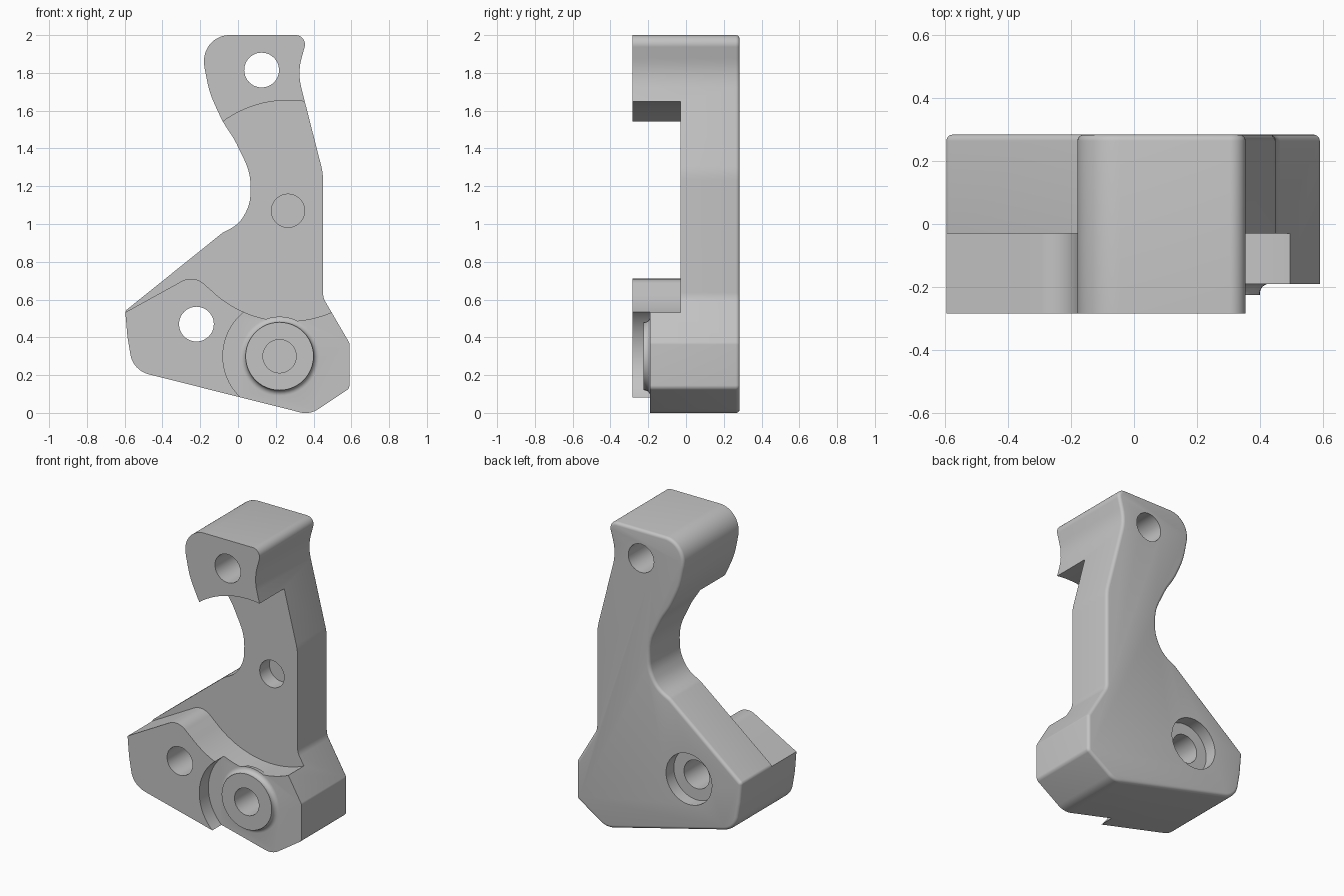
import bpy, bmesh, math
from mathutils import Vector

cube = bpy.data.objects.get("Cube")
if cube:
    bpy.data.objects.remove(cube, do_unlink=True)

BACK, FRONT, WEB, PAD = 0.284, -0.284, -0.03, -0.19   # depth levels along y
BOSS = (0.22, 0.30)
PIVOT = (0.265, 1.07)

metal = bpy.data.materials.new("plain grey")
metal.use_nodes = True
grey = (0.55, 0.55, 0.55, 1)
metal.diffuse_color = grey
metal.node_tree.nodes["Principled BSDF"].inputs["Base Color"].default_value = grey


def polar(centre, r, t):
    return Vector((centre[0] + r * math.cos(t), centre[1] + r * math.sin(t)))


def arc(centre, r, a0, a1, n=48):
    return [polar(centre, r, math.radians(a0 + (a1 - a0) * k / n)) for k in range(n + 1)]


def rounded(corners):
    """Turn (x, z, radius) corners into an outline with arc fillets."""
    pts = []
    for i, (x, z, r) in enumerate(corners):
        p = Vector((x, z))
        if r == 0:
            pts.append(p)
            continue
        a = (Vector(corners[i - 1][:2]) - p).normalized()
        b = (Vector(corners[(i + 1) % len(corners)][:2]) - p).normalized()
        half = math.acos(a.dot(b)) / 2
        centre = p + (a + b).normalized() * r / math.sin(half)
        d0 = p + a * r / math.tan(half) - centre
        d1 = p + b * r / math.tan(half) - centre
        t0 = math.atan2(d0.y, d0.x)
        sweep = math.remainder(math.atan2(d1.y, d1.x) - t0, math.tau)
        n = max(2, math.ceil(abs(sweep) / math.radians(6)))
        pts += [polar(centre, r, t0 + sweep * k / n) for k in range(n + 1)]
    return pts


def inset(outline, d):
    """Shrink a clockwise outline by d."""
    result = []
    for i, p in enumerate(outline):
        a = (p - outline[i - 1]).normalized()
        b = (outline[(i + 1) % len(outline)] - p).normalized()
        normal = Vector((a.y + b.y, -a.x - b.x)).normalized()
        result.append(p + normal * d / normal.dot(Vector((a.y, -a.x))))
    return result


def finish(name, bm):
    bmesh.ops.recalc_face_normals(bm, faces=bm.faces)
    mesh = bpy.data.meshes.new(name)
    bm.to_mesh(mesh)
    bm.free()
    mesh.materials.append(metal)
    ob = bpy.data.objects.new(name, mesh)
    bpy.context.collection.objects.link(ob)
    return ob


def loft(name, sections):
    """Skin (outline, y) sections into a closed solid."""
    bm = bmesh.new()
    rings = [[bm.verts.new((p.x, y, p.y)) for p in pts] for pts, y in sections]
    for lo, hi in zip(rings, rings[1:]):
        for i in range(len(lo)):
            bm.faces.new((lo[i - 1], lo[i], hi[i], hi[i - 1]))
    bm.faces.new(rings[0])
    bm.faces.new(rings[-1])
    return finish(name, bm)


def prism(name, outline, y0, y1):
    return loft(name, [(outline, y0), (outline, y1)])


def combine(body, tool, operation):
    mod = body.modifiers.new(operation, 'BOOLEAN')
    mod.object, mod.operation, mod.solver = tool, operation, 'EXACT'
    bpy.context.view_layer.objects.active = body
    bpy.ops.object.modifier_apply(modifier=mod.name)
    bpy.data.objects.remove(tool, do_unlink=True)


# Main bracket silhouette, clockwise from the top right, with a rounded back rim
outline = rounded([
    (0.37, 2, 0.05), (0.315, 1.8, 0.3), (0.45, 1.27, 0.3), (0.45, 0.61, 0.1),
    (0.59, 0.37, 0.03), (0.59, 0.13, 0.03), (0.38, -0.01, 0.12),
    (-0.555, 0.225, 0.13), (-0.585, 0.4, 0.3), (-0.597, 0.54, 0.025),
    (-0.08, 0.955, 0.1), (0.01, 1, 0.18), (0.065, 1.11, 0.2), (0.067, 1.27, 0.3),
    (-0.02, 1.45, 0.4), (-0.08, 1.54, 0.4), (-0.15, 1.69, 0.5), (-0.18, 1.84, 0.2),
    (-0.178, 2, 0.135)])
RIM = 0.02
sections = [(outline, FRONT)]
for k in range(5):
    t = math.radians(22.5 * k)
    sections.append((inset(outline, RIM * (1 - math.cos(t))), BACK - RIM * (1 - math.sin(t))))
bracket = loft("bracket", sections)

# Recess around the pivot, bounded below by the rounded crest of the side pad
crest = rounded([(-0.8, 0.42, 0), (-0.235, 0.732, 0.1), (-0.15, 0.656, 0)])
recess = arc(PIVOT, 0.585, 226, 540, 90) + crest
combine(bracket, prism("recess_cutter", recess, FRONT - 0.1, WEB), 'DIFFERENCE')

# Lower step around the boss
step = arc(BOSS, 0.30, 90, 270) + [Vector((0.8, -0.1)), Vector((0.8, 0.6))]
combine(bracket, prism("step_cutter", step, FRONT - 0.1, PAD), 'DIFFERENCE')

# Boss with a filleted foot, as stacked circular sections
boss = [(0.205, PAD + 0.03)]
for k in range(7):
    t = math.radians(15 * k)
    boss.append((0.21 - 0.03 * math.sin(t), PAD - 0.03 * (1 - math.cos(t))))
boss.append((0.18, -0.225))
boss = [(arc(BOSS, r, 0, 352.5, 47), y) for r, y in boss]
combine(bracket, loft("boss", boss), 'UNION')

# Through holes, counterbore and blind holes
for centre, r, y0, y1 in [
        ((0.125, 1.815), 0.092, -0.5, 0.5),
        ((-0.22, 0.47), 0.092, -0.5, 0.5),
        ((-0.22, 0.47), 0.165, BACK - 0.08, 0.5),
        (PIVOT, 0.088, -0.5, WEB + 0.1),
        (BOSS, 0.088, -0.5, 0.1)]:
    combine(bracket, prism("hole_cutter", arc(centre, r, 0, 352.5, 47), y0, y1), 'DIFFERENCE')

# Smooth curved walls, keep hard edges
bpy.ops.object.select_all(action='DESELECT')
bracket.select_set(True)
bpy.context.view_layer.objects.active = bracket
bpy.ops.object.shade_smooth_by_angle(angle=math.radians(25))
